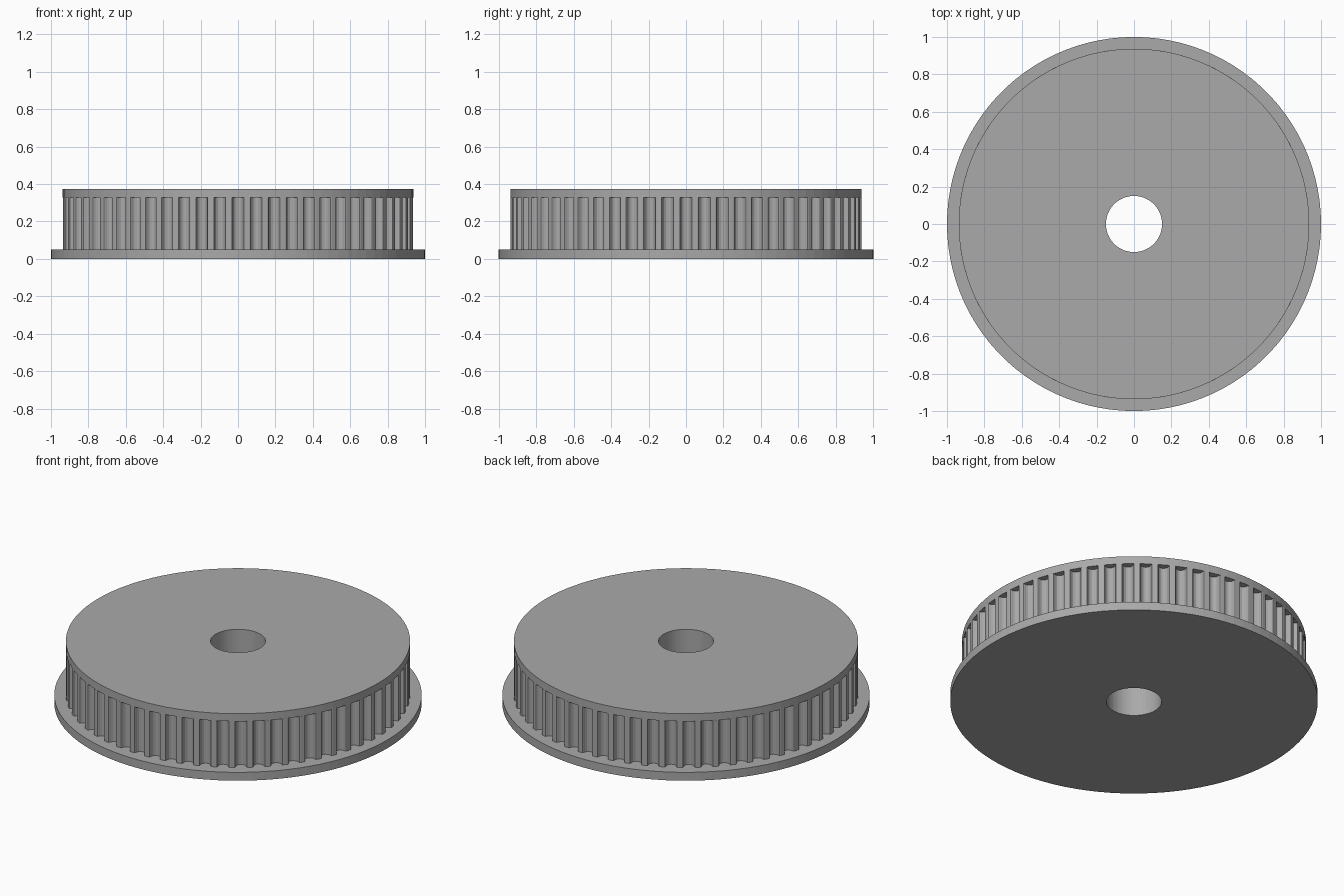
import bpy
import bmesh
import math

TEETH = 60
RIM = 0.937        # radius of the toothed drum and top disc
BORE = 0.15
LOW, HIGH, TOP = 0.05, 0.327, 0.373

cube = bpy.data.objects.get("Cube")
if cube:
    bpy.data.objects.remove(cube, do_unlink=True)

grey = bpy.data.materials.new("plain grey")
grey.use_nodes = True
grey.diffuse_color = (0.40, 0.40, 0.40, 1)
grey.node_tree.nodes["Principled BSDF"].inputs["Base Color"].default_value = grey.diffuse_color


def circle(radius, count):
    return [(radius * math.cos(math.tau * i / count),
             radius * math.sin(math.tau * i / count)) for i in range(count)]


def toothed_outline():
    # Rounded belt groove: offset along the rim, depth inwards
    half = [(0.037, 0), (0.032, 0.002), (0.0297, 0.0065), (0.0272, 0.017),
            (0.0224, 0.0268), (0.0123, 0.0352)]
    groove = [(-x, d) for x, d in half] + [(0, 0.038)] + [(x, d) for x, d in reversed(half)]
    points = []
    for i in range(TEETH):
        a = math.tau * i / TEETH
        for x, d in groove:
            r = math.sqrt(RIM ** 2 - half[0][0] ** 2) - d
            points.append((r * math.cos(a) - x * math.sin(a),
                           r * math.sin(a) + x * math.cos(a)))
    return points


def ring(name, outline, z0, z1):
    """Extrude an outline with a round bore through it."""
    bm = bmesh.new()
    edges = []
    for loop in (outline, circle(BORE, 60)):
        verts = [bm.verts.new((x, y, z0)) for x, y in loop]
        edges += [bm.edges.new((v, verts[i - 1])) for i, v in enumerate(verts)]
    bmesh.ops.triangle_fill(bm, edges=edges, use_beauty=True)
    result = bmesh.ops.extrude_face_region(bm, geom=bm.faces[:], use_keep_orig=True)
    moved = [v for v in result["geom"] if isinstance(v, bmesh.types.BMVert)]
    bmesh.ops.translate(bm, verts=moved, vec=(0, 0, z1 - z0))
    bmesh.ops.recalc_face_normals(bm, faces=bm.faces[:])
    mesh = bpy.data.meshes.new(name)
    bm.to_mesh(mesh)
    bm.free()
    mesh.materials.append(grey)
    obj = bpy.data.objects.new(name, mesh)
    bpy.context.collection.objects.link(obj)


# Wide lower flange, grooved drum and flush upper disc
ring("lower_flange", circle(1, 100), 0, LOW)
ring("toothed_drum", toothed_outline(), LOW, HIGH)
ring("upper_disc", circle(RIM, 100), HIGH, TOP)
